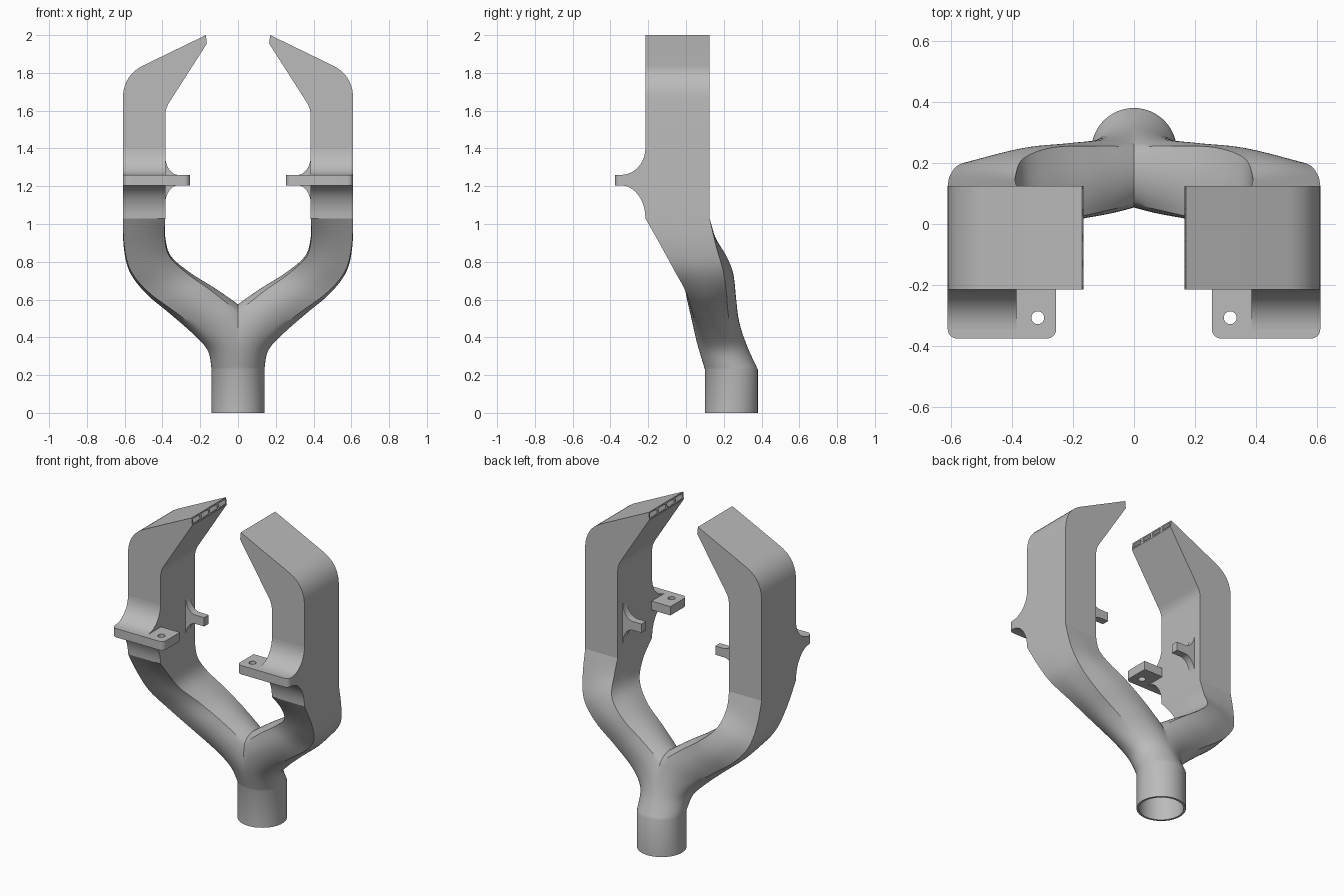
import bpy
import bmesh
from math import sin, cos, pi, radians
from mathutils import Vector, Matrix

cube = bpy.data.objects.get("Cube")
if cube:
    bpy.data.objects.remove(cube, do_unlink=True)

grey = bpy.data.materials.new("plain_grey")
grey.use_nodes = True
grey.diffuse_color = (0.5, 0.5, 0.5, 1)
grey.node_tree.nodes["Principled BSDF"].inputs["Base Color"].default_value = (0.5, 0.5, 0.5, 1)


def finish(name, bm):
    """Mirror the +x half, then make a smooth-shaded object with sharp edges."""
    bmesh.ops.mirror(bm, geom=bm.verts[:] + bm.edges[:] + bm.faces[:],
                     matrix=Matrix.Identity(4), merge_dist=0.0005, axis='X')
    bmesh.ops.recalc_face_normals(bm, faces=bm.faces[:])
    mesh = bpy.data.meshes.new(name)
    bm.to_mesh(mesh)
    bm.free()
    mesh.materials.append(grey)
    obj = bpy.data.objects.new(name, mesh)
    bpy.context.collection.objects.link(obj)
    bpy.ops.object.select_all(action='DESELECT')
    obj.select_set(True)
    bpy.context.view_layer.objects.active = obj
    bpy.ops.object.shade_smooth_by_angle(angle=radians(30))
    return obj


def bend(a, corner, b, steps=10):
    """Rounded corner between two 2D points."""
    a, c, b = Vector(a), Vector(corner), Vector(b)
    return [a.lerp(c, i / steps).lerp(c.lerp(b, i / steps), i / steps)
            for i in range(steps + 1)]


def arc(cx, cy, rx, ry, start, end, steps=12):
    """Elliptical arc, angles in quarter turns."""
    angles = [(start + (end - start) * i / steps) * pi / 2 for i in range(steps + 1)]
    return [(cx + rx * cos(t), cy + ry * sin(t)) for t in angles]


def prism(loops, axis, low, high):
    """Extrude 2D loops (outline, then holes) along an axis."""
    bm = bmesh.new()

    def place(p):
        co = list(p)
        co.insert(axis, low)
        return bm.verts.new(co)

    rings = [[place(p) for p in loop] for loop in loops]
    if len(rings) == 1:
        faces = [bm.faces.new(rings[0])]
    else:
        edges = [bm.edges.new((r[i - 1], r[i])) for r in rings for i in range(len(r))]
        filled = bmesh.ops.triangle_fill(bm, use_beauty=True, use_dissolve=False, edges=edges)
        faces = [f for f in filled["geom"] if isinstance(f, bmesh.types.BMFace)]
    out = bmesh.ops.extrude_face_region(bm, geom=faces, use_keep_orig=True)
    offset = Vector((0, 0, 0))
    offset[axis] = high - low
    top = [v for v in out["geom"] if isinstance(v, bmesh.types.BMVert)]
    bmesh.ops.translate(bm, verts=top, vec=offset)
    bmesh.ops.recalc_face_normals(bm, faces=bm.faces[:])
    return bm


# Round collar blending into the square ducts.
# Each row: outer x, z, inner x, z, front y, outer back y, inner back y, roundness
rows = [
    (0.14, 0.23, -0.14, 0.23, 0.1, 0.38, 0.38, 1),
    (0.16, 0.33, -0.12, 0.4, 0.06, 0.31, 0.325, 1),
    (0.24, 0.42, -0.05, 0.53, 0.035, 0.265, 0.295, 0.9),
    (0.36, 0.525, 0.1, 0.645, 0.01, 0.24, 0.285, 0.65),
    (0.49, 0.635, 0.25, 0.74, -0.015, 0.225, 0.27, 0.4),
    (0.575, 0.75, 0.355, 0.83, -0.07, 0.205, 0.225, 0.22),
    (0.605, 0.88, 0.385, 0.93, -0.135, 0.165, 0.16, 0.1),
    (0.61, 1.03, 0.385, 1.03, -0.215, 0.125, 0.125, 0),
]


def spline(a, b, c, d, t):
    return 0.5 * (2 * b + (c - a) * t + (2 * a - 5 * b + 4 * c - d) * t ** 2
                  + (3 * b - a - 3 * c + d) * t ** 3)


STEPS, SIDES = 6, 48
stations = [(0.14, 0, -0.14, 0, 0.1, 0.38, 0.38, 1)]
for k in range(len(rows) - 1):
    near = [rows[min(max(k + j, 0), len(rows) - 1)] for j in (-1, 0, 1, 2)]
    for s in range(STEPS):
        stations.append([spline(*q, s / STEPS) for q in zip(*near)])
stations.append(rows[-1])


def section(bm, row, scale):
    ox, oz, ix, iz, front, outer_back, inner_back, rounded = row
    ring = []
    for i in range(SIDES):
        t = 2 * pi * i / SIDES
        u, v = cos(t), sin(t)
        k = scale * (rounded + (1 - rounded) / max(abs(u), abs(v)))
        u, v = (1 + u * k) / 2, (1 + v * k) / 2
        outer = Vector((ox, front, oz)).lerp(Vector((ox, outer_back, oz)), v)
        inner = Vector((ix, front, iz)).lerp(Vector((ix, inner_back, iz)), v)
        ring.append(bm.verts.new(inner.lerp(outer, u)))
    return ring


bm = bmesh.new()
outside = [section(bm, row, 1) for row in stations]
inside = [section(bm, row, 0.91) for row in stations]
loop = outside + inside[::-1]
for k in range(len(loop)):
    a, b = loop[k - 1], loop[k]
    for i in range(SIDES):
        bm.faces.new((a[i - 1], a[i], b[i], b[i - 1]))
bmesh.ops.recalc_face_normals(bm, faces=bm.faces[:])
bmesh.ops.bisect_plane(bm, geom=bm.verts[:] + bm.edges[:] + bm.faces[:], dist=0.0001,
                       plane_co=(0, 0, 0), plane_no=(1, 0, 0), clear_inner=True)
finish("collar_and_split_ducts", bm)

# Upright ducts with angled nozzles
FRONT, BACK = -0.215, 0.125
profile = [(0.385, 1.03), (0.61, 1.03)]
profile += bend((0.61, 1.66), (0.61, 1.787), (0.5, 1.84))
profile += [(0.17, 2.0), (0.165, 1.955)]
profile += bend((0.36, 1.65), (0.385, 1.614), (0.385, 1.57), 6)
bm = prism([profile], 1, FRONT, BACK)


def tip_faces():
    return [f for f in bm.faces if f.calc_center_median().x < 0.175]


# Four outlet slots in each nozzle tip
for i in range(1, 4):
    tip = tip_faces()
    edges = {e for f in tip for e in f.edges}
    verts = {v for f in tip for v in f.verts}
    bmesh.ops.bisect_plane(bm, geom=tip + list(edges) + list(verts),
                           plane_co=(0, FRONT + (BACK - FRONT) * i / 4, 0),
                           plane_no=(0, 1, 0))
slots = tip_faces()
bmesh.ops.inset_individual(bm, faces=slots, thickness=0.009, use_even_offset=True)
pushed = bmesh.ops.extrude_discrete_faces(bm, faces=slots)["faces"]
bmesh.ops.translate(bm, verts=list({v for f in pushed for v in f.verts}),
                    vec=(0.07, 0, -0.055))
finish("upright_ducts_and_nozzles", bm)

# Flared front mounts
flare = arc(-0.345, 1.4, 0.13, 0.14, 0, -1) + arc(-0.345, 1.03, 0.13, 0.175, 1, 0)
flare += [(-0.2, 1.03), (-0.2, 1.4)]
finish("front_mount_flares", prism([flare], 0, 0.385, 0.61))

# Front mounting plates with screw holes
plate = arc(0.285, -0.345, 0.03, 0.03, 2, 3, 6) + arc(0.58, -0.345, 0.03, 0.03, 3, 4, 6)
plate += [(0.61, -0.21), (0.255, -0.21)]
hole = arc(0.315, -0.307, 0.021, 0.021, 0, 4, 24)[:-1]
finish("front_mount_plates", prism([plate, hole], 2, 1.205, 1.26))

# Small rear tabs on the inner walls
tab = arc(0.315, 1.36, 0.07, 0.1, 0, -1) + [(0.255, 1.26), (0.255, 1.205)]
tab += arc(0.315, 1.105, 0.07, 0.1, 1, 0) + [(0.4, 1.105), (0.4, 1.36)]
finish("rear_inner_tabs", prism([tab], 1, 0.03, 0.075))
